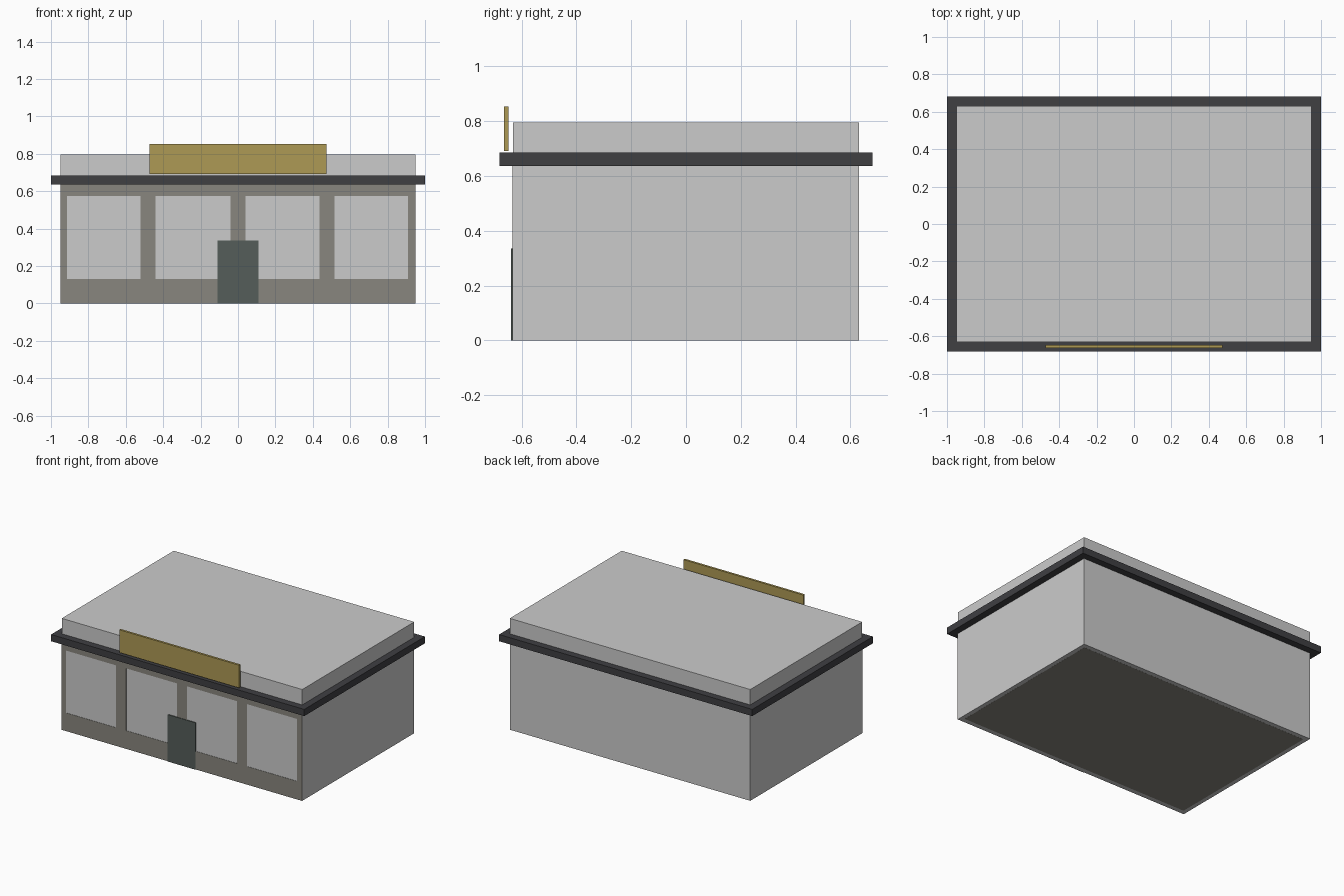
import bpy, bmesh

if "Cube" in bpy.data.objects:
    bpy.data.objects.remove(bpy.data.objects["Cube"])


def material(name, rgb):
    m = bpy.data.materials.new(name)
    m.diffuse_color = (*rgb, 1)
    m.use_nodes = True
    m.node_tree.nodes["Principled BSDF"].inputs["Base Color"].default_value = m.diffuse_color
    return m


def finish(name, bm, mat=None):
    bmesh.ops.recalc_face_normals(bm, faces=bm.faces)
    me = bpy.data.meshes.new(name)
    bm.to_mesh(me)
    bm.free()
    ob = bpy.data.objects.new(name, me)
    bpy.context.collection.objects.link(ob)
    if mat:
        me.materials.append(mat)
    return ob


def box(name, lo, hi, mat=None):
    bm = bmesh.new()
    bmesh.ops.create_cube(bm, size=1)
    for v in bm.verts:
        v.co = [(a + b) / 2 + c * (b - a) for a, b, c in zip(lo, hi, v.co)]
    return finish(name, bm, mat)


stone = material("stone", (0.25, 0.24, 0.21))
dark = material("dark_trim", (0.05, 0.05, 0.055))
door_green = material("door_green", (0.09, 0.11, 0.10))
gold = material("gold", (0.42, 0.32, 0.09))

HX, HY = 0.95, 0.632

# Main block with flat roof
box("building_body", (-HX, -HY, 0), (HX, HY, 0.795))

# Stone floor slab, inset from the walls
box("floor_slab", (-0.92, -0.60, -0.0005), (0.92, 0.60, 0.02), stone)

# Storefront facing with four window openings, bays alternate pier / window
xs = [-HX, -0.915, -0.52, -0.44, -0.04, 0.04, 0.435, 0.515, 0.91, HX]
zs = [0, 0.13, 0.575, 0.66]
bm = bmesh.new()
grid = [[bm.verts.new((x, -HY - 0.001, z)) for z in zs] for x in xs]
for i in range(len(xs) - 1):
    for j in range(len(zs) - 1):
        if i % 2 == 1 and j == 1:
            continue
        bm.faces.new((grid[i][j], grid[i + 1][j], grid[i + 1][j + 1], grid[i][j + 1]))
facing = finish("storefront_facing", bm, stone)
solid = facing.modifiers.new("thickness", 'SOLIDIFY')
solid.thickness = 0.002
solid.offset = 0

# Door
box("front_door", (-0.11, -0.638, 0), (0.11, -0.62, 0.335), door_green)

# Cornice band around the building
box("cornice_band", (-1, -0.681, 0.637), (1, 0.681, 0.685), dark)

# Blank sign board above the cornice
box("sign_board", (-0.473, -0.664, 0.691), (0.473, -0.648, 0.853), gold)
